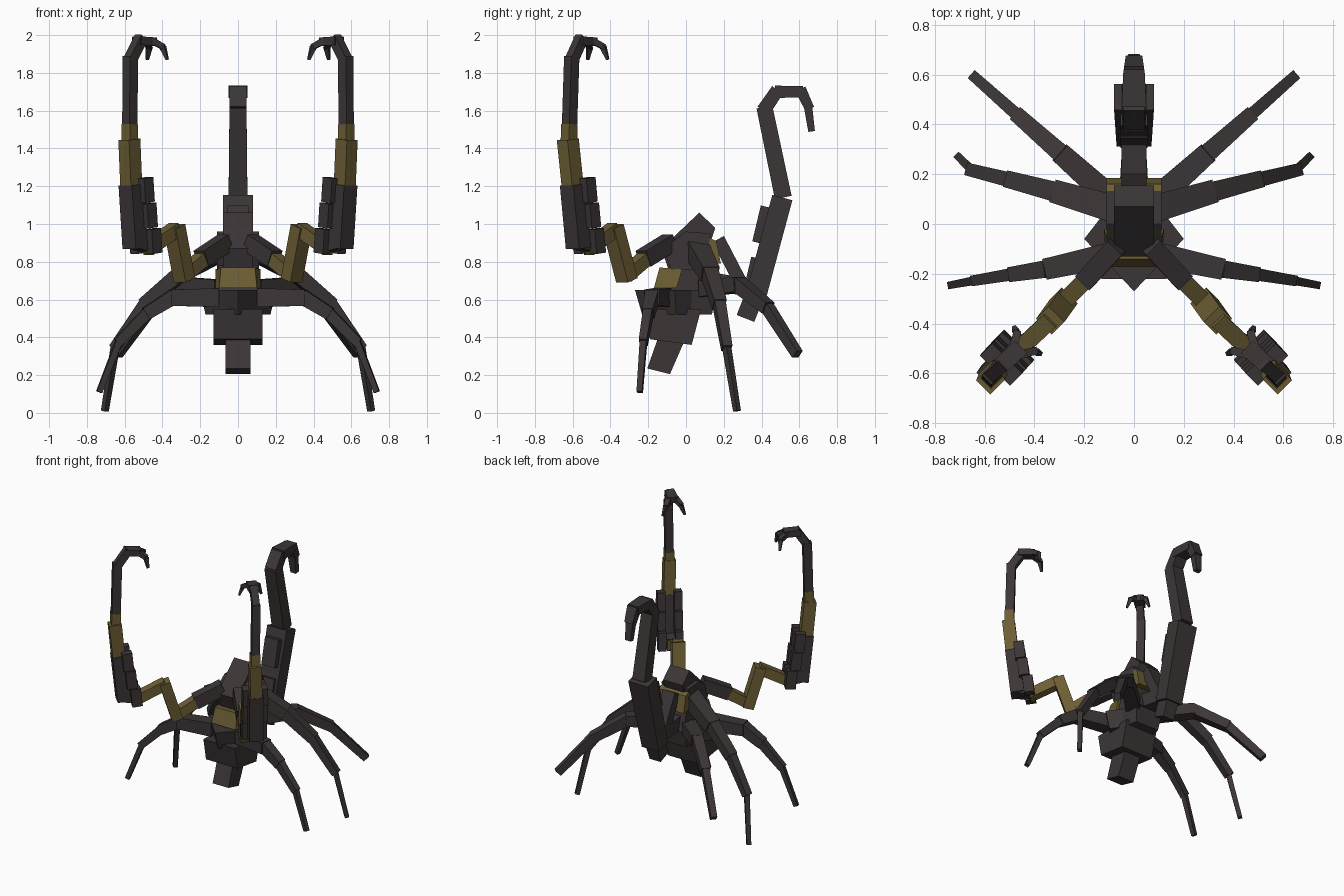
import bpy, bmesh
from mathutils import Vector

if "Cube" in bpy.data.objects:
    bpy.data.objects.remove(bpy.data.objects["Cube"], do_unlink=True)


def material(name, rgb):
    m = bpy.data.materials.new(name)
    m.use_nodes = True
    m.diffuse_color = (*rgb, 1)
    m.node_tree.nodes["Principled BSDF"].inputs["Base Color"].default_value = (*rgb, 1)
    return m


DARK = material("dark_iron", (0.045, 0.036, 0.037))
GOLD = material("old_gold", (0.15, 0.11, 0.034))
X, UP = Vector((1, 0, 0)), Vector((0, 0, 1))
DIAG = Vector((1, 1, 0)).normalized()      # across the left arm
INWARD = Vector((-1, 1, 0)).normalized()   # from the left arm to the body


def loft(name, lower, upper, mat, mirror=False):
    """Closed solid between two matching rings of points."""
    bm = bmesh.new()
    a = [bm.verts.new(p) for p in lower]
    b = [bm.verts.new(p) for p in upper]
    bm.faces.new(a)
    bm.faces.new(b)
    for i in range(len(a)):
        j = (i + 1) % len(a)
        bm.faces.new((a[i], a[j], b[j], b[i]))
    bmesh.ops.recalc_face_normals(bm, faces=bm.faces)
    mesh = bpy.data.meshes.new(name)
    bm.to_mesh(mesh)
    bm.free()
    mesh.materials.append(mat)
    ob = bpy.data.objects.new(name, mesh)
    bpy.context.collection.objects.link(ob)
    if mirror:
        ob.modifiers.new("mirror", 'MIRROR')
    return ob


def beam(name, p, q, size0, size1=None, mat=DARK, side=None, mirror=False, extend=0.0):
    """Four-sided tapered bar from p to q; sizes are (across, thick)."""
    p, q = Vector(p), Vector(q)
    d = (q - p).normalized()
    side = side or d.cross(UP).normalized()
    n = side.cross(d).normalized()

    def ring(c, size):
        w, h = size[0] / 2, size[1] / 2
        return [c + side * w * u + n * h * v
                for u, v in ((-1, -1), (1, -1), (1, 1), (-1, 1))]
    return loft(name, ring(p - d * extend, size0), ring(q + d * extend, size1 or size0),
                mat, mirror)


def side_prism(name, outline, half, mat=DARK):
    """Side outline (y, z) extruded across x."""
    return loft(name, [(-half, y, z) for y, z in outline],
                [(half, y, z) for y, z in outline], mat)


def plan_prism(name, half_outline, z0, z1, scale=1.0, mat=DARK):
    """Right-hand plan outline (x, y), front to back, mirrored and raised."""
    ring = half_outline + [(-x, y) for x, y in reversed(half_outline) if x > 0]
    return loft(name, [(x * scale, y * scale, z0) for x, y in ring],
                [(x, y, z1) for x, y in ring], mat)


# Body
plan_prism("chest_hull", [(0, -0.27), (0.2, -0.06), (0.13, 0.03), (0.11, 0.16)], 0.52, 0.65, 0.86)
side_prism("waist", [(-0.14, 0.64), (-0.08, 0.8), (0.12, 0.86), (0.17, 0.64)], 0.1)
side_prism("abdomen", [(-0.22, 0.55), (-0.19, 0.39), (0.03, 0.36), (0.08, 0.55)], 0.13)
side_prism("lower_spike", [(-0.14, 0.42), (-0.205, 0.235), (-0.085, 0.205), (0.0, 0.4)], 0.065)
side_prism("head", [(-0.13, 0.87), (0.07, 1.06), (0.155, 0.98), (0.09, 0.78), (-0.09, 0.75)], 0.08)
side_prism("neck_guard", [(-0.12, 0.87), (0.0, 0.96), (0.13, 0.95), (0.1, 0.76), (-0.08, 0.76)], 0.11)
loft("front_collar", [(-0.12, -0.05, 0.66), (-0.1, -0.17, 0.66), (0.1, -0.17, 0.66), (0.12, -0.05, 0.66)],
     [(-0.12, -0.02, 0.76), (-0.09, -0.14, 0.77), (0.09, -0.14, 0.77), (0.12, -0.02, 0.76)], GOLD)
side_prism("back_collar", [(0.1, 0.8), (0.12, 0.93), (0.16, 0.91), (0.185, 0.79)], 0.11, GOLD)

# Walking legs: joints, then (across, thick) of each section
LEGS = {
    "front_leg": ([(0.12, -0.13, 0.61), (0.35, -0.18, 0.61), (0.48, -0.2, 0.53),
                   (0.63, -0.225, 0.38), (0.735, -0.245, 0.11)],
                  [(0.1, 0.1), (0.07, 0.08), (0.05, 0.06), (0.035, 0.035)]),
    "middle_leg": ([(0.08, 0.06, 0.86), (0.3, 0.125, 0.74), (0.49, 0.175, 0.58),
                    (0.65, 0.215, 0.35), (0.705, 0.27, 0.01)],
                   [(0.11, 0.1), (0.08, 0.08), (0.06, 0.06), (0.035, 0.035)]),
    "rear_leg": ([(0.1, 0.11, 0.66), (0.29, 0.28, 0.68), (0.46, 0.43, 0.56), (0.64, 0.59, 0.31)],
                 [(0.1, 0.09), (0.075, 0.075), (0.05, 0.06)]),
}
for name, (joints, sizes) in LEGS.items():
    for i, size in enumerate(sizes):
        tip = (size[0] * 0.85, size[1] * 0.85)
        beam(f"{name}_section_{i + 1}", joints[i], joints[i + 1], size, tip,
             mirror=True, extend=0.01 if i < len(sizes) - 1 else 0)

# Raised arms
ARM = [
    ("shoulder", (0.07, -0.09, 0.9), (0.19, -0.22, 0.82), (0.08, 0.09), DARK),
    ("upper_arm", (0.19, -0.22, 0.815), (0.29, -0.32, 0.73), (0.07, 0.07), GOLD),
    ("elbow_link", (0.285, -0.315, 0.71), (0.335, -0.385, 0.98), (0.09, 0.075), GOLD),
    ("wrist_link", (0.335, -0.385, 0.97), (0.48, -0.52, 0.87), (0.07, 0.07), GOLD),
    ("forearm", (0.545, -0.57, 0.88), (0.565, -0.6, 1.2), (0.1, 0.09), DARK),
    ("forearm_band", (0.565, -0.6, 1.2), (0.575, -0.625, 1.44), (0.08, 0.085), GOLD),
    ("band_sleeve", (0.573, -0.62, 1.42), (0.573, -0.618, 1.52), (0.062, 0.062), GOLD),
    ("claw_stem", (0.573, -0.618, 1.48), (0.57, -0.605, 1.88), (0.055, 0.06), DARK),
    ("claw_knuckle", (0.57, -0.605, 1.87), (0.515, -0.555, 1.98), (0.05, 0.055), DARK),
    ("claw_palm", (0.53, -0.565, 1.97), (0.46, -0.5, 1.965), (0.07, 0.045), DARK),
]
for name, p, q, size, mat in ARM:
    beam(name, p, q, size, mat=mat, side=DIAG, mirror=True, extend=0.008)
beam("forearm_base", (0.47, -0.5, 0.89), (0.55, -0.58, 0.91), (0.09, 0.08), mirror=True)

# Paired claw fingers
for k, u in (("outer", 1), ("inner", -1)):
    root = Vector((0.47, -0.51, 1.97)) + DIAG * 0.02 * u
    knee = root + INWARD * 0.05 + DIAG * 0.03 * u - UP * 0.03
    tip = knee + INWARD * 0.01 + DIAG * 0.025 * u - UP * 0.07
    beam(f"claw_finger_{k}", root, knee, (0.035, 0.035), (0.03, 0.03), mirror=True, extend=0.006)
    beam(f"claw_tip_{k}", knee, tip, (0.03, 0.03), (0.014, 0.014), mirror=True)

# Armour plates on the inner side of the forearms
for i, (z, inset) in enumerate(((0.91, 0.065), (1.045, 0.05), (1.18, 0.045))):
    for k, u in (("outer", 1), ("inner", -1)):
        c = Vector((0.535 + i * 0.013, -0.56 - i * 0.015, z)) + DIAG * 0.058 * u + INWARD * inset
        lean = Vector((0.004, -0.006, 0.065))
        beam(f"forearm_plate_{i + 1}_{k}", c - lean, c + lean, (0.055, 0.07), side=DIAG, mirror=True)

# Tail: start and end (y, z), size (across, thick) at each end
TAIL = [
    ("tail_mount", (0.17, 0.92), (0.3, 0.67), (0.1, 0.07), (0.1, 0.07)),
    ("tail_strut", (0.1, 0.7), (0.36, 0.66), (0.12, 0.1), (0.09, 0.09)),
    ("tail_root", (0.315, 0.5), (0.385, 0.68), (0.09, 0.1), (0.1, 0.1)),
    ("tail_base", (0.365, 0.6), (0.51, 1.14), (0.14, 0.11), (0.16, 0.11)),
    ("tail_lower_plate", (0.335, 0.65), (0.375, 0.82), (0.11, 0.06), (0.11, 0.06)),
    ("tail_upper_plate", (0.385, 0.9), (0.43, 1.09), (0.11, 0.07), (0.11, 0.07)),
    ("tail_mast", (0.515, 1.14), (0.415, 1.62), (0.1, 0.09), (0.09, 0.085)),
    ("tail_bend", (0.41, 1.6), (0.485, 1.71), (0.09, 0.075), (0.09, 0.07)),
    ("tail_crest", (0.47, 1.7), (0.62, 1.7), (0.1, 0.065), (0.085, 0.06)),
    ("sting_root", (0.605, 1.715), (0.655, 1.61), (0.08, 0.06), (0.065, 0.05)),
    ("sting", (0.645, 1.63), (0.665, 1.49), (0.06, 0.045), (0.045, 0.035)),
]
for name, p, q, size0, size1 in TAIL:
    beam(name, (0, *p), (0, *q), size0, size1, side=X)
